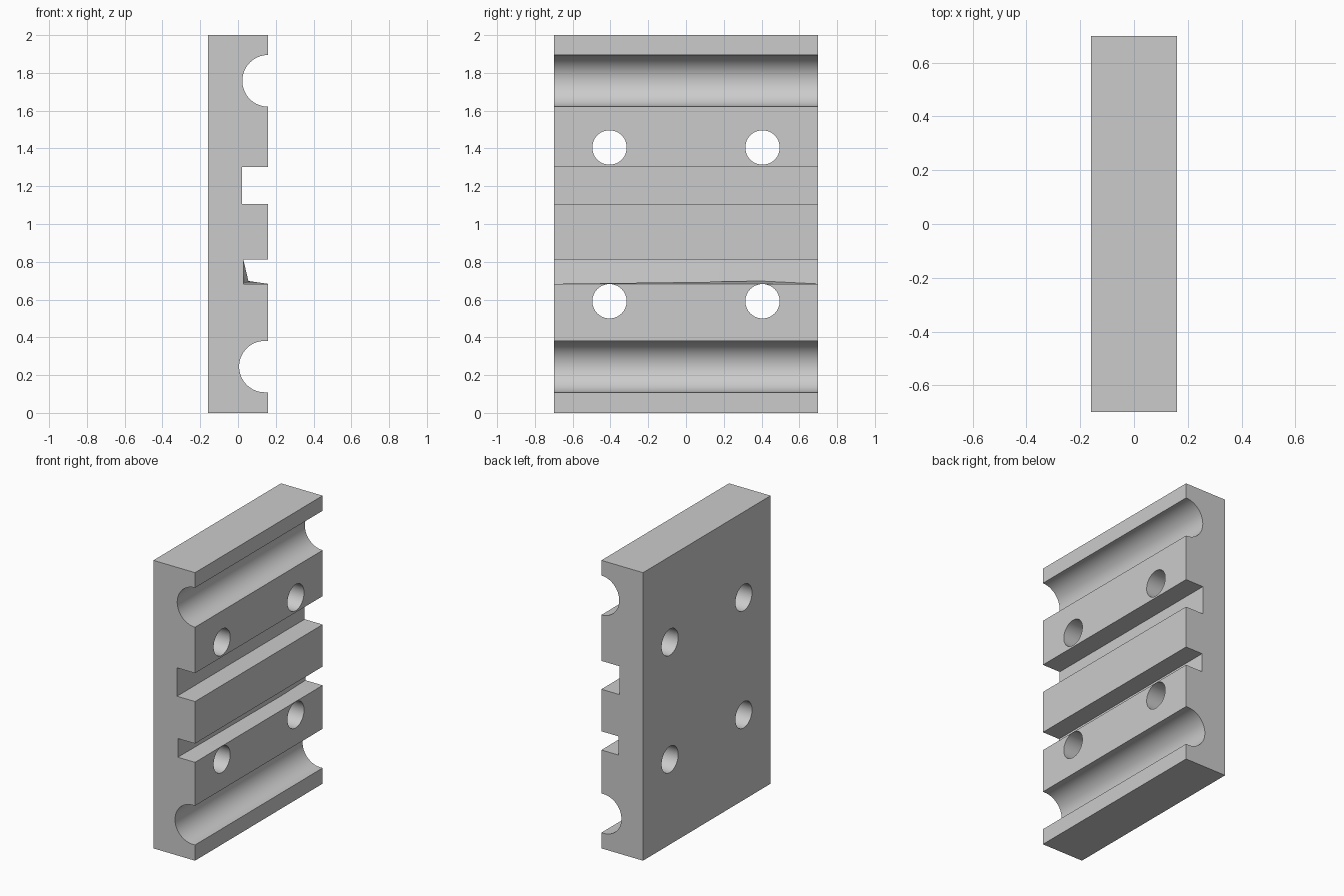
import bpy, bmesh, math
from mathutils import Matrix

if "Cube" in bpy.data.objects:
    bpy.data.objects.remove(bpy.data.objects["Cube"])

X, Y, TOP = 0.16, 0.70, 2.0


def make_object(name, bm):
    bmesh.ops.recalc_face_normals(bm, faces=bm.faces)
    mesh = bpy.data.meshes.new(name)
    bm.to_mesh(mesh)
    bm.free()
    obj = bpy.data.objects.new(name, mesh)
    bpy.context.collection.objects.link(obj)
    return obj


def round_groove(cx, cz, r, n=32):
    """Half-circle channel open towards +x, listed from bottom to top."""
    arc = []
    for i in range(n + 1):
        a = math.radians(270 - 180 * i / n)
        arc.append((cx + r * math.cos(a), cz + r * math.sin(a)))
    if cx < X:
        arc = [(X, cz - r)] + arc + [(X, cz + r)]
    return arc


def profile(bump_x=0.0, bump_z=0.0):
    """Cross-section in x and z; the bump shifts the narrow slot's inner corner."""
    pts = [(-X, 0), (X, 0)]
    pts += round_groove(0.142, 0.245, 0.136)
    pts += [(X, 0.683), (0.028 + bump_x, 0.683 + bump_z), (0.028, 0.813), (X, 0.813)]
    pts += [(X, 1.105), (0.022, 1.105), (0.022, 1.302), (X, 1.302)]
    pts += round_groove(X, 1.758, 0.137)
    pts += [(X, TOP), (-X, TOP)]
    return pts


# Grooved plate: the profile swept along y, with a slight bulge in the narrow slot
bm = bmesh.new()
sections = [(-Y, profile()), (0.4, profile(0.027, 0.015)), (Y, profile())]
rings = [[bm.verts.new((x, y, z)) for x, z in pts] for y, pts in sections]
for a, b in zip(rings, rings[1:]):
    for i in range(len(a)):
        j = (i + 1) % len(a)
        bm.faces.new((a[i], a[j], b[j], b[i]))
bm.faces.new(rings[0])
bm.faces.new(rings[-1])
plate = make_object("grooved_plate", bm)

# Four bolt holes through the thickness
bm = bmesh.new()
for y in (-0.405, 0.405):
    for z in (0.591, 1.405):
        bmesh.ops.create_cone(
            bm, cap_ends=True, segments=48, radius1=0.091, radius2=0.091, depth=1,
            matrix=Matrix.Translation((0, y, z)) @ Matrix.Rotation(math.pi / 2, 4, 'Y'))
cutter = make_object("bolt_hole_cutter", bm)
cutter.hide_render = True

mod = plate.modifiers.new("bolt_holes", 'BOOLEAN')
mod.operation = 'DIFFERENCE'
mod.solver = 'EXACT'
mod.object = cutter
bpy.context.view_layer.objects.active = plate
plate.select_set(True)
bpy.ops.object.modifier_apply(modifier=mod.name)
bpy.data.objects.remove(cutter)

# Smooth the curved channels and holes, keep the corners sharp
bpy.ops.object.shade_smooth_by_angle(angle=math.radians(30))
